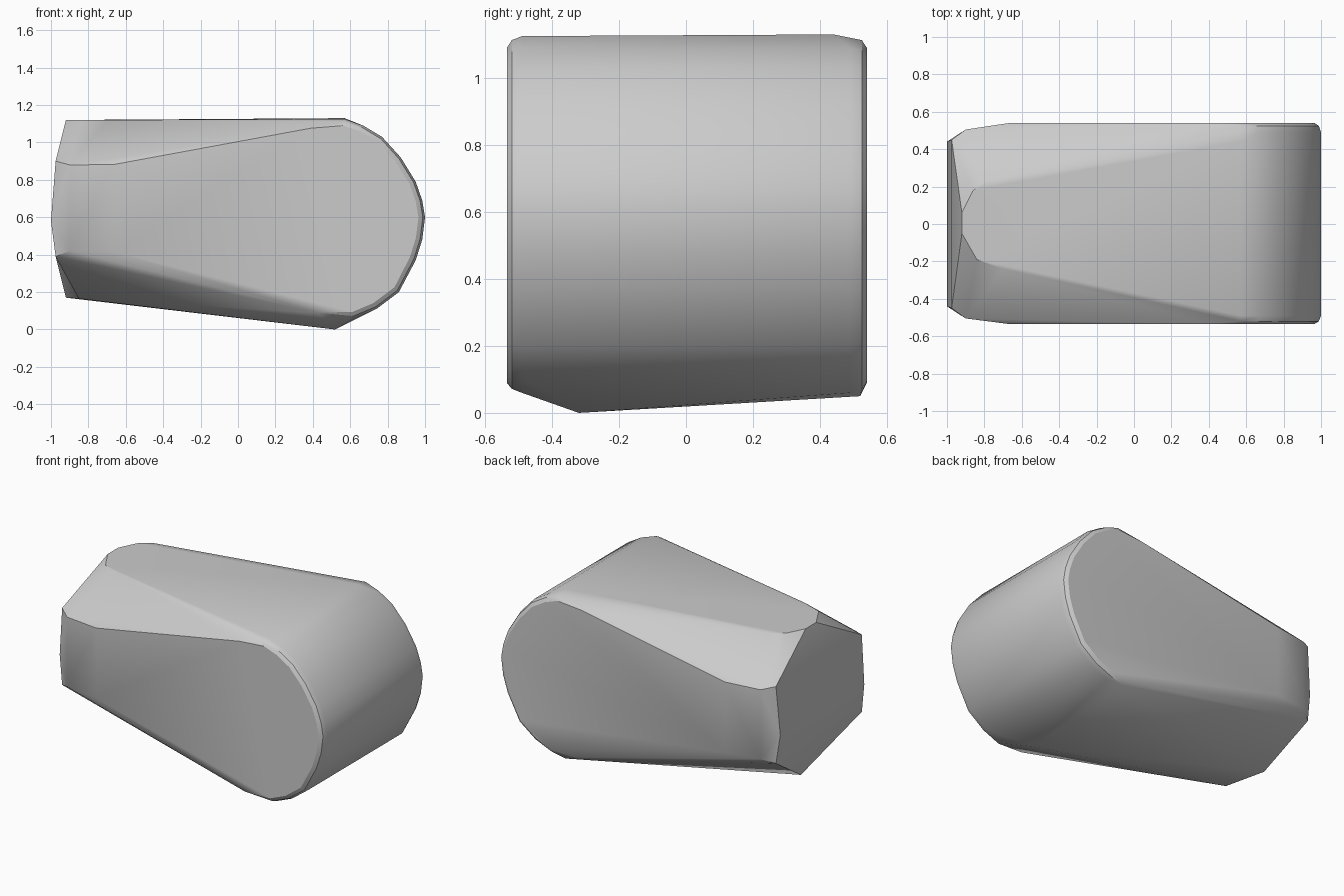
import bpy
import bmesh
import math

cube = bpy.data.objects.get("Cube")
if cube:
    bpy.data.objects.remove(cube, do_unlink=True)

stone = bpy.data.materials.new("plain grey")
stone.use_nodes = True
stone.diffuse_color = (0.6, 0.6, 0.6, 1)
stone.node_tree.nodes["Principled BSDF"].inputs["Base Color"].default_value = (0.6, 0.6, 0.6, 1)

# rounded end and tapered sides, as x and z
ROUND = [(0.57, 1.125), (0.67, 1.09), (0.77, 1.03), (0.87, 0.92), (0.95, 0.79), (0.985, 0.69),
         (1.0, 0.6), (0.985, 0.48), (0.95, 0.37), (0.86, 0.2), (0.74, 0.11), (0.62, 0.06)]
TAPER = [(0.42, 0.055), (-0.7, 0.41), (-0.7, 0.89), (0.38, 1.11)]
CENTRE = (0.5, 0.6)


def ring(y, points, inset=0.0):
    """Profile at depth y, drawn in toward the round end's centre."""
    out = []
    for x, z in points:
        dx, dz = x - CENTRE[0], z - CENTRE[1]
        k = 1 - inset / math.hypot(dx, dz)
        out.append((CENTRE[0] + dx * k, y, CENTRE[1] + dz * k))
    return out


points = []
# rolled rims on the two flat sides
points += ring(-0.535, ROUND + TAPER, 0.035)
points += ring(-0.52, ROUND, 0.012) + ring(-0.49, ROUND)
points += ring(0.54, ROUND + TAPER, 0.035)
points += ring(0.525, ROUND, 0.012) + ring(0.49, ROUND[1:])
points += [(0.57, 0.44, 1.13), (0.52, 0.52, 0.05)]

# narrow end: side corners, repeated on both sides
for s in (-1, 1):
    points += [(-0.975, s * 0.45, 0.39), (-0.975, s * 0.45, 0.9), (-1.0, s * 0.44, 0.58),
               (-0.9, s * 0.505, 0.42), (-0.9, s * 0.505, 0.88)]

# flat top and keel
points += [(-0.92, -0.05, 1.12), (-0.92, 0.06, 1.12), (-0.84, -0.19, 1.12), (-0.7, -0.24, 1.12),
           (-0.86, 0.18, 1.12), (-0.78, 0.235, 1.12)]
points += [(-0.92, 0.11, 0.17), (-0.85, -0.16, 0.165), (0.52, -0.32, 0.0)]

# body as the tight skin around the outline points
bm = bmesh.new()
for p in points:
    bm.verts.new(p)
result = bmesh.ops.convex_hull(bm, input=bm.verts)
loose = {g for g in result["geom_interior"] + result["geom_unused"] if isinstance(g, bmesh.types.BMVert)}
bmesh.ops.delete(bm, geom=list(loose), context="VERTS")
bmesh.ops.dissolve_limit(bm, angle_limit=math.radians(1), verts=bm.verts, edges=bm.edges)
bmesh.ops.recalc_face_normals(bm, faces=bm.faces)
mesh = bpy.data.meshes.new("rock_body")
bm.to_mesh(mesh)
bm.free()
mesh.materials.append(stone)
body = bpy.data.objects.new("rock_body", mesh)
bpy.context.collection.objects.link(body)

bpy.ops.object.select_all(action="DESELECT")
body.select_set(True)
bpy.context.view_layer.objects.active = body
bpy.ops.object.shade_smooth_by_angle(angle=math.radians(32))
